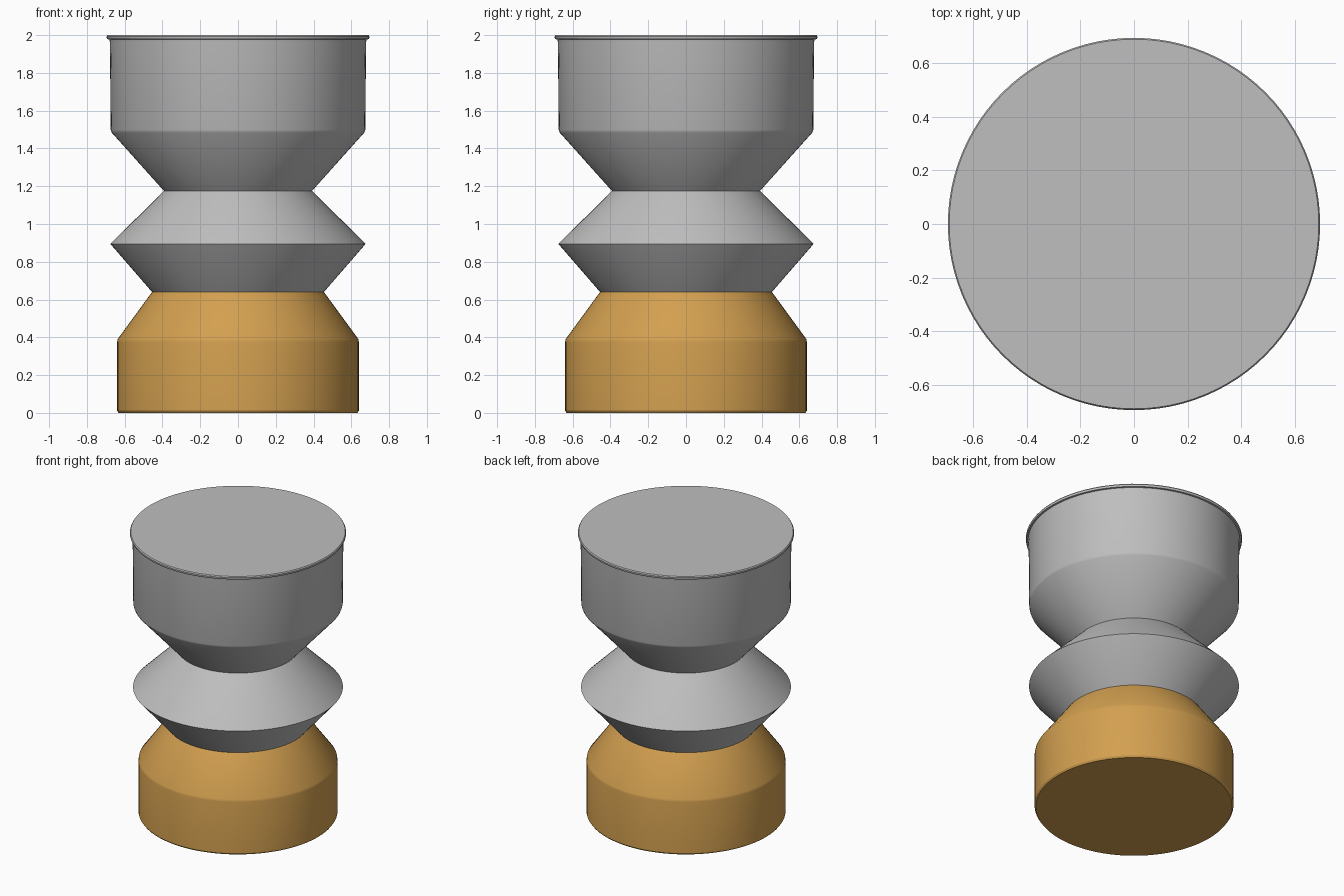
import bpy, math

if "Cube" in bpy.data.objects:
    bpy.data.objects.remove(bpy.data.objects["Cube"])

SIDES = 96


def material(name, rgb):
    m = bpy.data.materials.new(name)
    m.diffuse_color = (*rgb, 1.0)
    m.use_nodes = True
    m.node_tree.nodes["Principled BSDF"].inputs["Base Color"].default_value = m.diffuse_color
    return m


def lathe(name, profile, mat, cap_bottom=False, cap_top=False):
    """Spin a list of (radius, height) points around z."""
    verts = [(r * math.cos(2 * math.pi * i / SIDES), r * math.sin(2 * math.pi * i / SIDES), z)
             for r, z in profile for i in range(SIDES)]
    faces = []
    for k in range(len(profile) - 1):
        for i in range(SIDES):
            j = (i + 1) % SIDES
            a, b = k * SIDES, (k + 1) * SIDES
            faces.append((a + i, a + j, b + j, b + i))
    if cap_bottom:
        faces.append(tuple(reversed(range(SIDES))))
    if cap_top:
        top = (len(profile) - 1) * SIDES
        faces.append(tuple(range(top, top + SIDES)))
    mesh = bpy.data.meshes.new(name)
    mesh.from_pydata(verts, [], faces)
    mesh.materials.append(mat)
    obj = bpy.data.objects.new(name, mesh)
    bpy.context.collection.objects.link(obj)
    bpy.ops.object.select_all(action='DESELECT')
    obj.select_set(True)
    bpy.context.view_layer.objects.active = obj
    bpy.ops.object.shade_smooth_by_angle(angle=math.radians(30))
    return obj


grey = material("light_grey", (0.52, 0.52, 0.52))
gold = material("warm_gold", (0.65, 0.35, 0.08))

# Gold base: drum with a softened shoulder, tapering to the lower waist
lathe("gold_base", [(0.632, 0.0), (0.64, 0.012), (0.64, 0.375), (0.637, 0.391), (0.455, 0.64)],
      gold, cap_bottom=True)

# Grey double cone between the two waists
lathe("middle_cone", [(0.455, 0.64), (0.672, 0.89), (0.675, 0.895), (0.672, 0.899), (0.392, 1.175)], grey)

# Grey cup on top, with a thin rolled rim and a flat closed top
lathe("upper_cup", [(0.392, 1.175), (0.669, 1.484), (0.674, 1.498), (0.678, 1.96), (0.681, 1.977),
                    (0.692, 1.979), (0.695, 1.985), (0.695, 1.993), (0.69, 2.0)],
      grey, cap_top=True)
